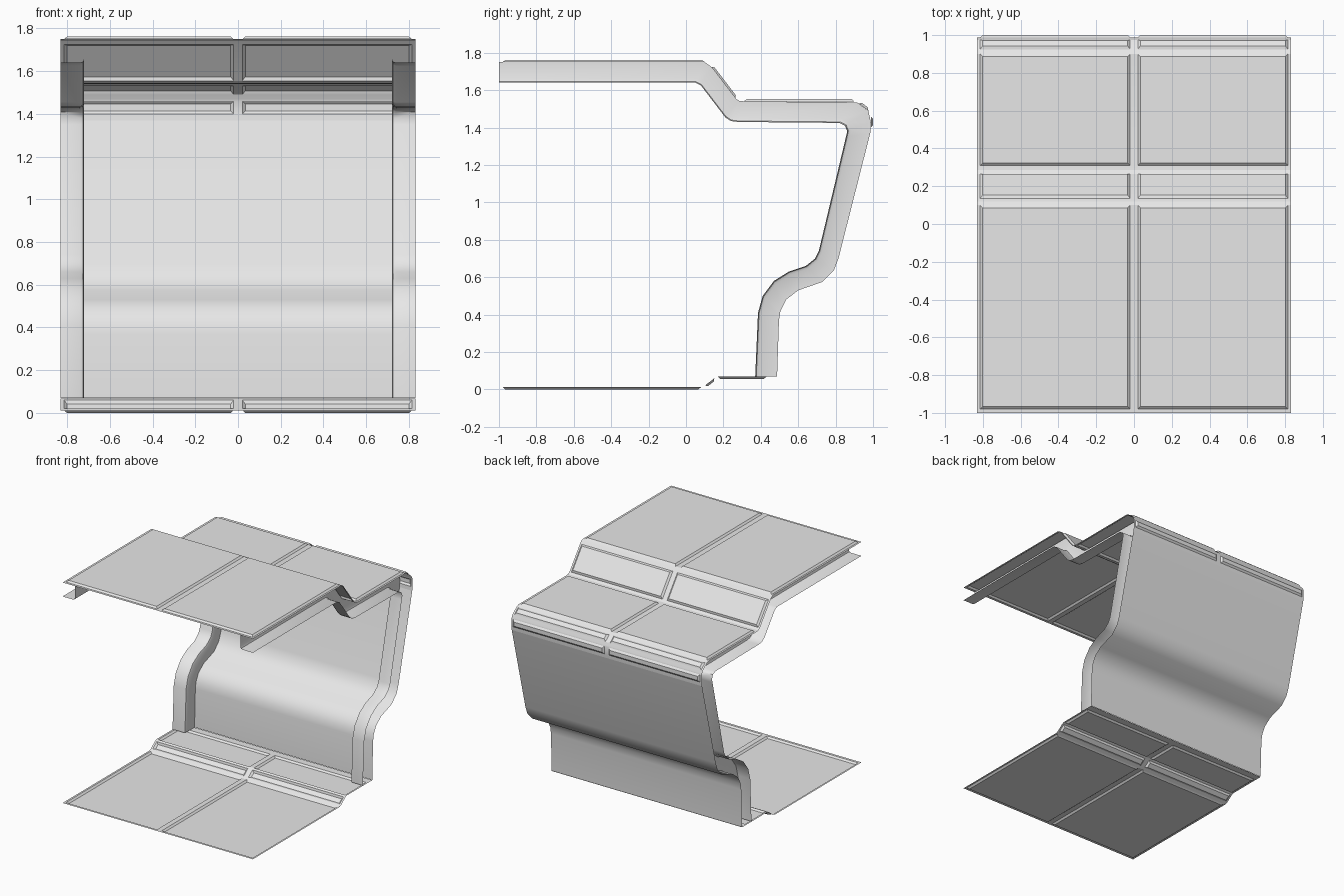
import bpy, bmesh, math

cube = bpy.data.objects.get("Cube")
if cube:
    bpy.data.objects.remove(cube, do_unlink=True)

grey = bpy.data.materials.new("light_grey")
grey.use_nodes = True
grey.diffuse_color = (0.8, 0.8, 0.8, 1)
grey.node_tree.nodes["Principled BSDF"].inputs["Base Color"].default_value = (0.8, 0.8, 0.8, 1)

HALF = 0.83      # half width of the section
RIB = 0.72       # inner side of the edge channels
COLUMNS = [-HALF, -0.815, -0.02, 0.02, 0.815, HALF]


def finish(bm, name, angle):
    mesh = bpy.data.meshes.new(name)
    bm.normal_update()
    bm.to_mesh(mesh)
    bm.free()
    mesh.materials.append(grey)
    obj = bpy.data.objects.new(name, mesh)
    bpy.context.collection.objects.link(obj)
    bpy.ops.object.select_all(action="DESELECT")
    obj.select_set(True)
    bpy.context.view_layer.objects.active = obj
    bpy.ops.object.shade_smooth_by_angle(angle=math.radians(angle))
    return obj


def loft(bm, rows):
    """Skin a list of point rows; returns faces as [row][column]."""
    verts = [[bm.verts.new(p) for p in row] for row in rows]
    return [[bm.faces.new((a[i], b[i], b[i + 1], a[i + 1])) for i in range(len(a) - 1)]
            for a, b in zip(verts, verts[1:])]


def sheet(name, profile, columns, panel_rows=(), outward=1, angle=20):
    """Sheet swept across x, with pairs of bevelled panels pushed outward."""
    bm = bmesh.new()
    faces = loft(bm, [[(x, y, z) for x in columns] for y, z in profile])
    bm.normal_update()
    panels = [faces[r][c] for r in panel_rows for c in (1, 3)]
    # the lofted normals point inward along +y travel, so test the first face
    sign = 1 if faces[0][0].normal.z * outward > 0 else -1
    if panels:
        bmesh.ops.inset_individual(bm, faces=panels, thickness=0.014,
                                   depth=0.012 * sign, use_even_offset=True)
    if sign < 0:
        bmesh.ops.reverse_faces(bm, faces=bm.faces[:])
    return finish(bm, name, angle)


# Ceiling: flat, step down, flat, chamfer and short upright
sheet("ceiling", [
    (-1, 1.75), (-0.98, 1.75), (0.10, 1.75), (0.12, 1.742), (0.135, 1.725),
    (0.265, 1.555), (0.285, 1.543), (0.31, 1.54), (0.90, 1.54), (0.925, 1.53),
    (0.975, 1.49), (0.985, 1.47), (0.988, 1.46), (0.988, 1.40), (0.985, 1.37),
], COLUMNS, panel_rows=(1, 4, 7, 9, 12))

# Floor: flat, small step up, flat; its panels sink downward
sheet("floor", [
    (-1, 0.012), (-0.98, 0.012), (0.08, 0.012), (0.10, 0.02),
    (0.152, 0.06), (0.17, 0.068), (0.43, 0.068), (0.487, 0.068),
], COLUMNS, panel_rows=(1, 3, 5), outward=-1)

# Outer and inner paths of the edge channels, point by point
outer = [(-1, 1.75), (0.10, 1.75), (0.135, 1.725), (0.265, 1.555), (0.285, 1.543),
         (0.31, 1.54), (0.915, 1.535), (0.975, 1.49), (0.988, 1.43), (0.985, 1.37),
         (0.815, 0.70), (0.79, 0.635), (0.73, 0.575), (0.60, 0.53), (0.535, 0.48),
         (0.505, 0.42), (0.497, 0.37), (0.487, 0.07)]
inner = [(-1, 1.64), (0.05, 1.64), (0.08, 1.625), (0.21, 1.455), (0.24, 1.435),
         (0.28, 1.43), (0.82, 1.425), (0.85, 1.41), (0.862, 1.38), (0.855, 1.35),
         (0.71, 0.74), (0.69, 0.70), (0.64, 0.66), (0.55, 0.63), (0.47, 0.58),
         (0.41, 0.50), (0.385, 0.41), (0.37, 0.07)]

# Back wall
bm = bmesh.new()
loft(bm, [[(HALF, y, z), (-HALF, y, z)] for y, z in outer[9:]])
finish(bm, "back_wall", 45)

# Channels open to the outside: lip, rounded corner, inner side up to the sheet
section = [(HALF, 0), (RIB + 0.02, 0), (RIB + 0.006, 0.05), (RIB, 0.17), (RIB, 1)]
for side, name in ((1, "left_channel"), (-1, "right_channel")):
    bm = bmesh.new()
    loft(bm, [[(side * x, a[0] + (b[0] - a[0]) * t, a[1] + (b[1] - a[1]) * t)
               for x, t in section] for a, b in zip(inner, outer)])
    if side > 0:
        bmesh.ops.reverse_faces(bm, faces=bm.faces[:])
    finish(bm, name, 40)
